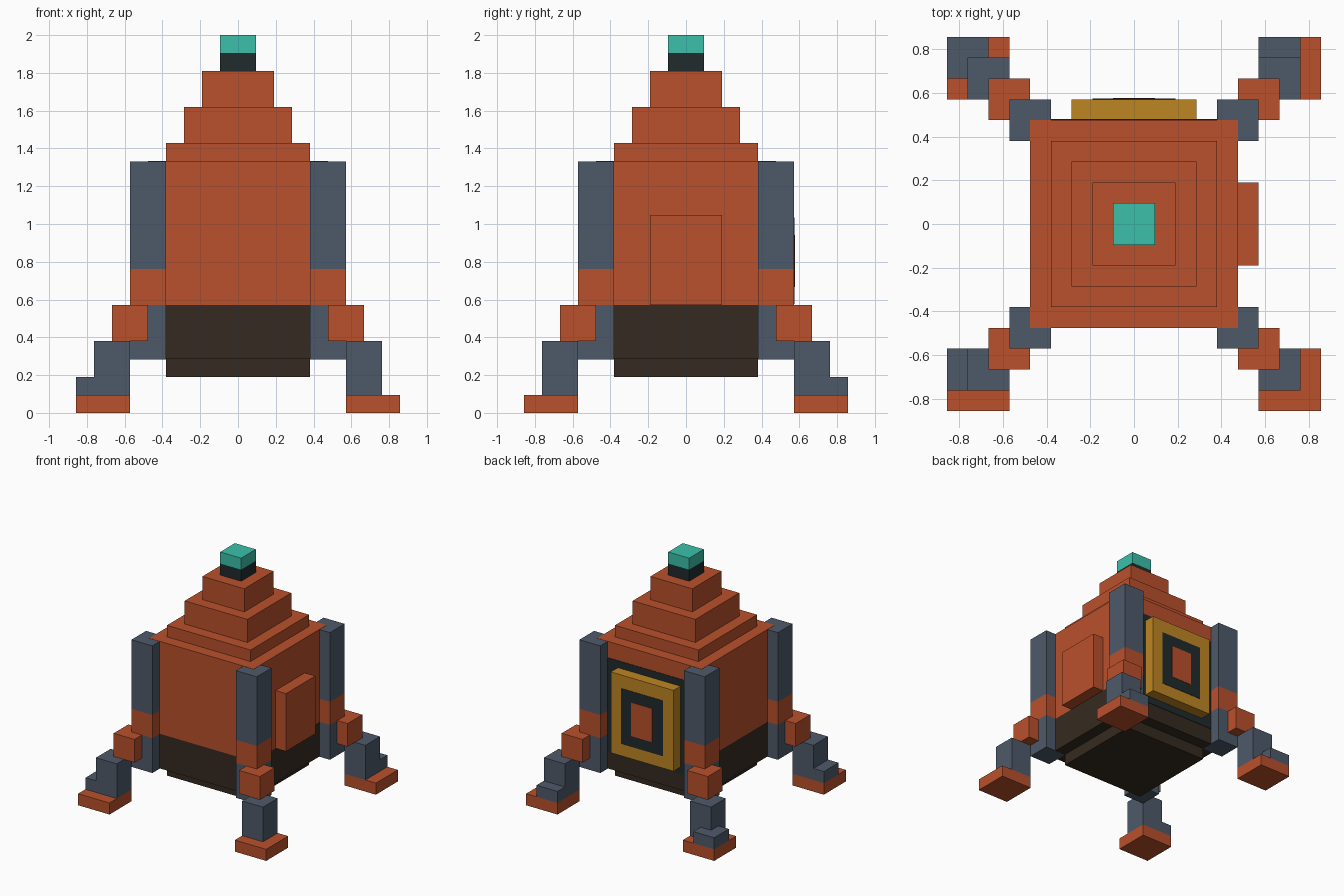
import bpy
import bmesh

U = 2 / 21  # edge of one block

cube = bpy.data.objects.get("Cube")
if cube:
    bpy.data.objects.remove(cube, do_unlink=True)


def material(name, rgb):
    m = bpy.data.materials.new(name)
    m.use_nodes = True
    m.diffuse_color = (*rgb, 1)
    m.node_tree.nodes["Principled BSDF"].inputs["Base Color"].default_value = (*rgb, 1)
    return m


rust = material("rust_orange", (0.49, 0.082, 0.025))
slate = material("slate_grey", (0.076, 0.102, 0.144))
brown = material("dark_brown", (0.036, 0.024, 0.015))
black = material("blue_black", (0.015, 0.024, 0.026))
teal = material("teal", (0.045, 0.527, 0.402))
gold = material("gold", (0.509, 0.238, 0.016))


def box(name, x, y, z, mat):
    """Box between (low, high) pairs measured in blocks."""
    spans = [sorted(s) for s in (x, y, z)]
    bm = bmesh.new()
    bmesh.ops.create_cube(bm, size=1)
    for v in bm.verts:
        v.co = [(s[1] if c > 0 else s[0]) * U for c, s in zip(v.co, spans)]
    mesh = bpy.data.meshes.new(name)
    bm.to_mesh(mesh)
    bm.free()
    mesh.materials.append(mat)
    obj = bpy.data.objects.new(name, mesh)
    bpy.context.collection.objects.link(obj)
    return obj


def tier(name, half, z0, z1, mat):
    box(name, (-half, half), (-half, half), (z0, z1), mat)


# Cabin, stepped roof and beacon
tier("belly", 4, 2, 3, brown)
tier("cabin_base", 5, 3, 6, brown)
tier("cabin", 5, 6, 14, rust)
for i, (half, z0, z1) in enumerate([(4, 14, 15), (3, 15, 17), (2, 17, 19)]):
    tier(f"roof_step_{i + 1}", half, z0, z1, rust)
tier("beacon_base", 1, 19, 20, black)
tier("beacon_light", 1, 20, 21, teal)

# Side hatch
box("side_hatch", (5, 6), (-2, 2), (6, 11), rust)

# Rear door with its surround and window
box("door_surround", (-4, 4), (5, 5.04), (4.4, 12.6), black)
box("rear_door", (-3, 3), (5, 6), (5, 12), gold)
box("door_window", (-2, 2), (6, 6.03), (6.05, 10.85), black)
box("window_centre", (-1, 1), (6, 6.06), (7, 9.9), rust)

# Four corner legs
for side, sx in (("left", 1), ("right", -1)):
    for end, sy in (("front", -1), ("back", 1)):
        def part(name, lo, hi, z, mat):
            box(f"{end}_{side}_{name}", (sx * lo, sx * hi), (sy * lo, sy * hi), z, mat)

        part("leg_bottom", 4, 6, (2.98, 6), slate)
        part("leg_band", 4, 6, (6, 8), rust)
        part("leg_strut", 4, 6, (8, 13.98), slate)
        part("knee", 5, 7, (4, 6), rust)
        part("shin", 6, 8, (1, 4), slate)
        part("foot", 6, 9, (0, 1), rust)

# Ankle blocks, different on each foot
box("back_left_ankle", (6, 8), (8, 9), (1, 2), slate)
box("back_right_ankle", (-9, -7), (7, 9), (1, 2), slate)
box("front_right_ankle", (-9, -8), (-8, -6), (1, 2), slate)
